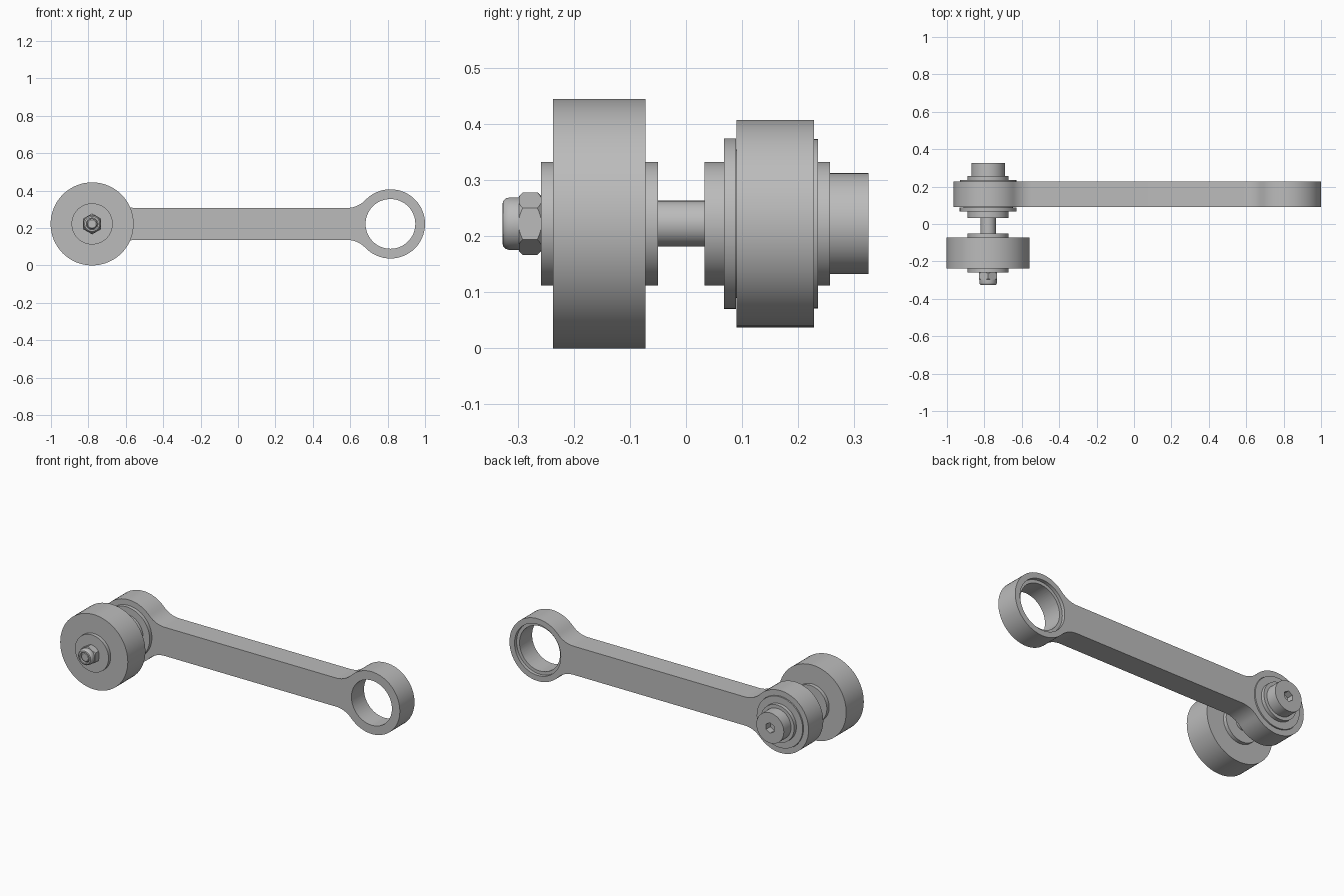
import bpy, bmesh, math
from mathutils import Vector

cube = bpy.data.objects.get("Cube")
if cube:
    bpy.data.objects.remove(cube)

steel = bpy.data.materials.new("steel grey")
steel.use_nodes = True
GREY = (0.5, 0.5, 0.5, 1)
steel.diffuse_color = GREY
steel.node_tree.nodes["Principled BSDF"].inputs["Base Color"].default_value = GREY

LEFT, RIGHT, AXIS_Z = -0.78, 0.815, 0.222   # pivot centres along the arm
SEGMENTS = 64


def finish(name, bm):
    bmesh.ops.recalc_face_normals(bm, faces=bm.faces)
    mesh = bpy.data.meshes.new(name)
    bm.to_mesh(mesh)
    bm.free()
    mesh.materials.append(steel)
    obj = bpy.data.objects.new(name, mesh)
    bpy.context.collection.objects.link(obj)
    return obj


def activate(obj):
    bpy.ops.object.select_all(action='DESELECT')
    obj.select_set(True)
    bpy.context.view_layer.objects.active = obj


def smooth(obj):
    activate(obj)
    bpy.ops.object.shade_smooth_by_angle(angle=math.radians(30))
    return obj


def lathe(name, profile, x=LEFT):
    """Spin (radius, y) points around the pivot axis; both ends close on the axis."""
    bm = bmesh.new()
    pts = [(0, profile[0][1])] + profile + [(0, profile[-1][1])]
    verts = [bm.verts.new((x + r, y, AXIS_Z)) for r, y in pts]
    edges = [bm.edges.new(pair) for pair in zip(verts, verts[1:])]
    bmesh.ops.spin(bm, geom=verts + edges, cent=(x, 0, AXIS_Z), axis=(0, 1, 0),
                   angle=math.tau, steps=SEGMENTS, use_duplicate=False)
    bmesh.ops.remove_doubles(bm, verts=bm.verts, dist=0.0001)
    return finish(name, bm)


def disc(name, radius, y0, y1, x=LEFT):
    return lathe(name, [(radius, y0), (radius, y1)], x)


def prism(name, outline, y0, y1):
    """Extrude an (x, z) outline from y0 to y1."""
    bm = bmesh.new()
    face = bm.faces.new([bm.verts.new((x, y0, z)) for x, z in outline])
    moved = bmesh.ops.extrude_face_region(bm, geom=[face])["geom"]
    bmesh.ops.translate(bm, vec=(0, y1 - y0, 0),
                        verts=[v for v in moved if isinstance(v, bmesh.types.BMVert)])
    return finish(name, bm)


def hexagon(radius):
    return [(LEFT + radius * math.sin(i * math.tau / 6),
             AXIS_Z + radius * math.cos(i * math.tau / 6)) for i in range(6)]


def combine(obj, tool, operation):
    mod = obj.modifiers.new("cut", 'BOOLEAN')
    mod.operation, mod.object, mod.solver = operation, tool, 'EXACT'
    activate(obj)
    bpy.ops.object.modifier_apply(modifier=mod.name)
    bpy.data.objects.remove(tool)


# Arm outline: round end, concave fillet, straight edge, mirrored to the other end
END_R, HALF, REACH = 0.185, 0.085, 0.235
fillet = (REACH**2 + HALF**2 - END_R**2) / (2 * (END_R - HALF))
tangent = math.atan2(HALF + fillet, REACH)


def arc(cx, cz, r, a0, a1, n):
    return [(cx + r * math.cos(a0 + (a1 - a0) * i / n),
             cz + r * math.sin(a0 + (a1 - a0) * i / n)) for i in range(n + 1)]


end = arc(0, 0, END_R, 0, math.pi - tangent, 24)
end += arc(-REACH, HALF + fillet, fillet, -tangent, -math.pi / 2, 10)[1:]
upper = [(RIGHT + x, z) for x, z in end] + [(LEFT - x, z) for x, z in reversed(end)]
outline = upper + [(x, -z) for x, z in reversed(upper[1:-1])]
arm = prism("arm", [(x, AXIS_Z + z) for x, z in outline], 0.09, 0.228)

# Bored holes with a shallow counterbore at the back
for cx in (LEFT, RIGHT):
    combine(arm, disc("bore", 0.133, 0, 0.4, cx), 'DIFFERENCE')
    combine(arm, disc("counterbore", 0.152, 0.208, 0.4, cx), 'DIFFERENCE')
smooth(arm)

# Bearing in the arm, then the roller with its hub and the connecting rod
smooth(lathe("arm_bearing", [(0.11, 0.033), (0.11, 0.068), (0.152, 0.068), (0.152, 0.089),
                             (0.132, 0.089), (0.132, 0.209), (0.151, 0.209), (0.151, 0.235),
                             (0.11, 0.235), (0.11, 0.257)]))
smooth(lathe("roller", [(0.11, -0.258), (0.11, -0.237), (0.222, -0.237), (0.222, -0.072),
                        (0.11, -0.072), (0.11, -0.05)]))
smooth(disc("bolt_shank", 0.041, -0.05, 0.033))

# Bolt head with a hex socket
head = disc("bolt_head", 0.09, 0.257, 0.325)
combine(head, prism("socket", hexagon(0.031), 0.285, 0.4), 'DIFFERENCE')
smooth(head)

# Chamfered lock nut: hex body trimmed by a bevelled disc, rounded collar, bolt tip
nut = prism("nut_body", hexagon(0.056), -0.298, -0.258)
combine(nut, lathe("nut_trim", [(0.049, -0.298), (0.057, -0.29), (0.057, -0.266),
                                (0.049, -0.258)]), 'INTERSECT')
smooth(nut)
smooth(lathe("nut_collar", [(0.047, -0.294), (0.047, -0.314), (0.045, -0.321), (0.04, -0.326),
                            (0.035, -0.327), (0.031, -0.327), (0.031, -0.305)]))
smooth(lathe("bolt_tip", [(0.022, -0.322), (0.028, -0.316), (0.028, -0.298)]))
